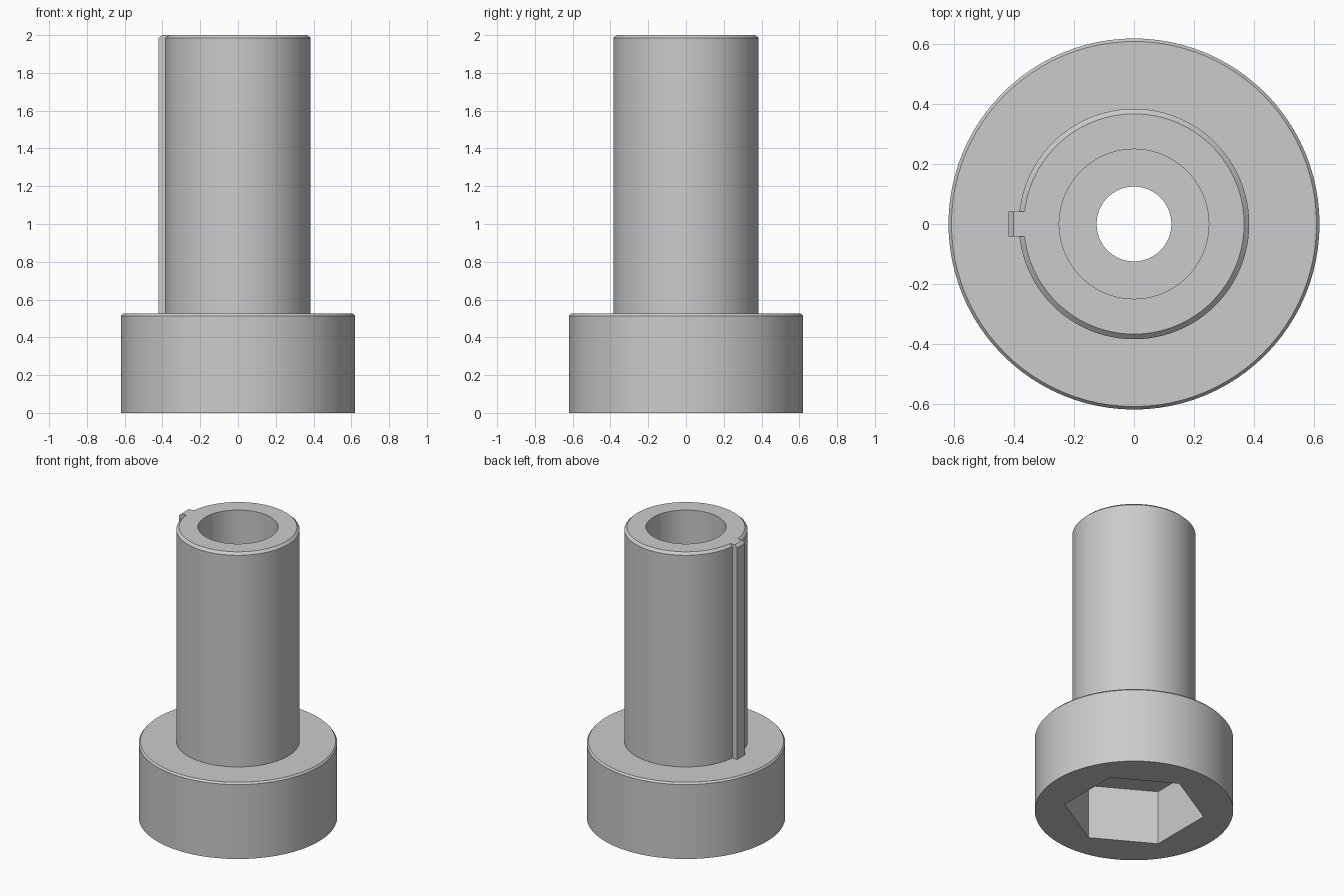
import bpy, bmesh, math
from mathutils import Matrix, Vector

cube = bpy.data.objects.get("Cube")
if cube:
    bpy.data.objects.remove(cube, do_unlink=True)

grey = bpy.data.materials.new("plain grey")
grey.use_nodes = True
grey.diffuse_color = (0.6, 0.6, 0.6, 1)
grey.node_tree.nodes["Principled BSDF"].inputs["Base Color"].default_value = (0.6, 0.6, 0.6, 1)

BASE_TOP, TOP = 0.525, 2.0
HEX_DEPTH, BORE_FLOOR = 0.375, 0.6


def make_object(name, bm):
    bmesh.ops.recalc_face_normals(bm, faces=bm.faces)
    mesh = bpy.data.meshes.new(name)
    bm.to_mesh(mesh)
    bm.free()
    obj = bpy.data.objects.new(name, mesh)
    bpy.context.collection.objects.link(obj)
    mesh.materials.append(grey)
    return obj


def lathe(name, profile, steps=96):
    """Revolve a closed (radius, height) profile around z."""
    bm = bmesh.new()
    verts = [bm.verts.new((r, 0, z)) for r, z in profile]
    edges = [bm.edges.new((v, verts[i - 1])) for i, v in enumerate(verts)]
    bmesh.ops.spin(bm, geom=verts + edges, axis=(0, 0, 1), cent=(0, 0, 0),
                   angle=math.tau, steps=steps, use_merge=True)
    bmesh.ops.remove_doubles(bm, verts=bm.verts, dist=0.0001)
    return make_object(name, bm)


def select_only(obj):
    bpy.ops.object.select_all(action='DESELECT')
    obj.select_set(True)
    bpy.context.view_layer.objects.active = obj


# Flanged shaft with a stepped bore
body = lathe("flanged_shaft", [
    (0.125, 0), (0.62, 0), (0.62, BASE_TOP - 0.012), (0.61, BASE_TOP),
    (0.385, BASE_TOP), (0.385, TOP - 0.016), (0.368, TOP),
    (0.25, TOP), (0.25, BORE_FLOOR), (0.125, BORE_FLOOR)])

# Hexagonal socket in the underside
bm = bmesh.new()
bmesh.ops.create_cone(bm, cap_ends=True, segments=6, radius1=0.44, radius2=0.44,
                      depth=HEX_DEPTH * 2, matrix=Matrix.Rotation(math.radians(30), 4, 'Z'))
# Turn the hexagon so that two corners lie on the y axis
far = max(bm.verts, key=lambda v: v.co.y).co
turn = math.pi / 2 - math.atan2(far.y, far.x)
bmesh.ops.rotate(bm, verts=bm.verts, cent=(0, 0, 0), matrix=Matrix.Rotation(turn, 3, 'Z'))
cutter = make_object("hex_socket_cutter", bm)
cutter.hide_render = True

cut = body.modifiers.new("hex socket", 'BOOLEAN')
cut.operation = 'DIFFERENCE'
cut.solver = 'EXACT'
cut.object = cutter
select_only(body)
bpy.ops.object.modifier_apply(modifier=cut.name)
bpy.data.objects.remove(cutter, do_unlink=True)
select_only(body)
bpy.ops.object.shade_smooth_by_angle(angle=math.radians(30))

# Key rib along the shaft, with a chamfered top outer edge
bm = bmesh.new()
outline = [(-0.36, BASE_TOP), (-0.42, BASE_TOP), (-0.42, TOP - 0.016),
           (-0.402, TOP), (-0.36, TOP)]
face = bm.faces.new([bm.verts.new((x, -0.042, z)) for x, z in outline])
side = bmesh.ops.extrude_face_region(bm, geom=[face])["geom"]
bmesh.ops.translate(bm, vec=Vector((0, 0.084, 0)),
                    verts=[v for v in side if isinstance(v, bmesh.types.BMVert)])
make_object("key_rib", bm)
